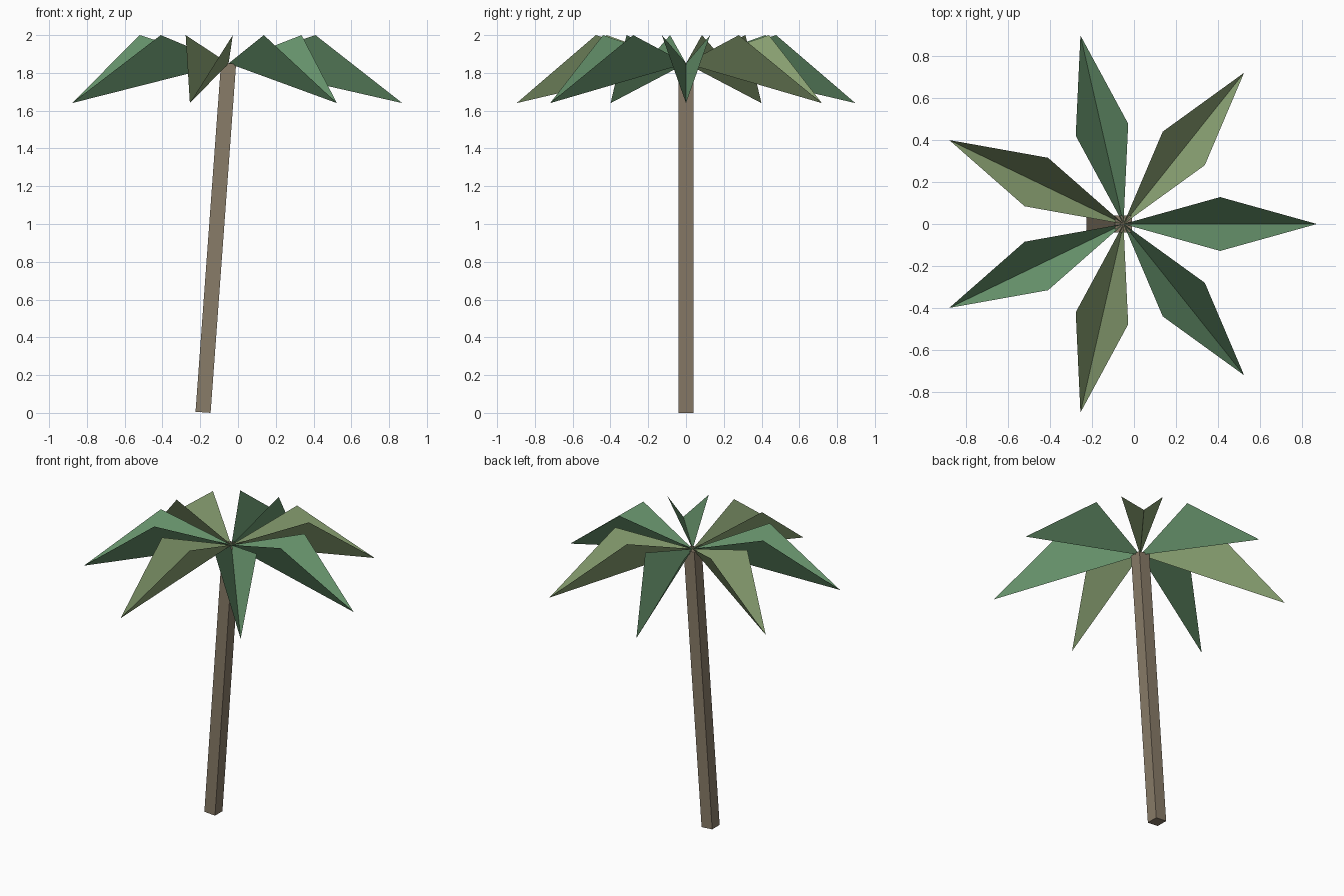
import bpy
from math import cos, sin, tau
from mathutils import Vector, Matrix

if "Cube" in bpy.data.objects:
    bpy.data.objects.remove(bpy.data.objects["Cube"])


def material(name, rgb):
    m = bpy.data.materials.new(name)
    m.diffuse_color = (*rgb, 1)
    m.use_nodes = True
    m.node_tree.nodes["Principled BSDF"].inputs["Base Color"].default_value = m.diffuse_color
    return m


bark = material("bark", (0.25, 0.20, 0.14))
greens = [material("deep_green", (0.147, 0.318, 0.163)),
          material("olive_green", (0.26, 0.367, 0.174))]

# Leaning square trunk
foot, crown = Vector((-0.185, 0, 0.003)), Vector((-0.05, 0, 1.85))
axis = crown - foot
bpy.ops.mesh.primitive_cube_add(size=1)
trunk = bpy.context.object
trunk.name = "trunk"
trunk.matrix_world = (Matrix.Translation((foot + crown) / 2)
                      @ Matrix.Rotation(axis.xz.angle_signed(Vector((0, 1))) * -1, 4, 'Y')
                      @ Matrix.Diagonal((0.08, 0.08, axis.length, 1)))
# lean toward +x at the top
lean = Vector((0, 0, 1)).rotation_difference(axis).to_matrix().to_4x4()
trunk.matrix_world = (Matrix.Translation((foot + crown) / 2) @ lean
                      @ Matrix.Diagonal((0.08, 0.08, axis.length, 1)))
trunk.data.materials.append(bark)

# Seven V-folded fronds, each two triangles sharing a drooping crease
LEAVES = 7
for i in range(LEAVES):
    mesh = bpy.data.meshes.new(f"frond_{i + 1}")
    mesh.from_pydata([(0, 0, 0), (0.46, -0.128, 0.15), (0.92, 0, -0.21), (0.46, 0.128, 0.15)],
                     [], [(0, 1, 2), (0, 2, 3)])
    mesh.materials.append(greens[i % 2])
    frond = bpy.data.objects.new(f"frond_{i + 1}", mesh)
    frond.location = crown
    frond.rotation_euler.z = tau * i / LEAVES
    bpy.context.collection.objects.link(frond)
